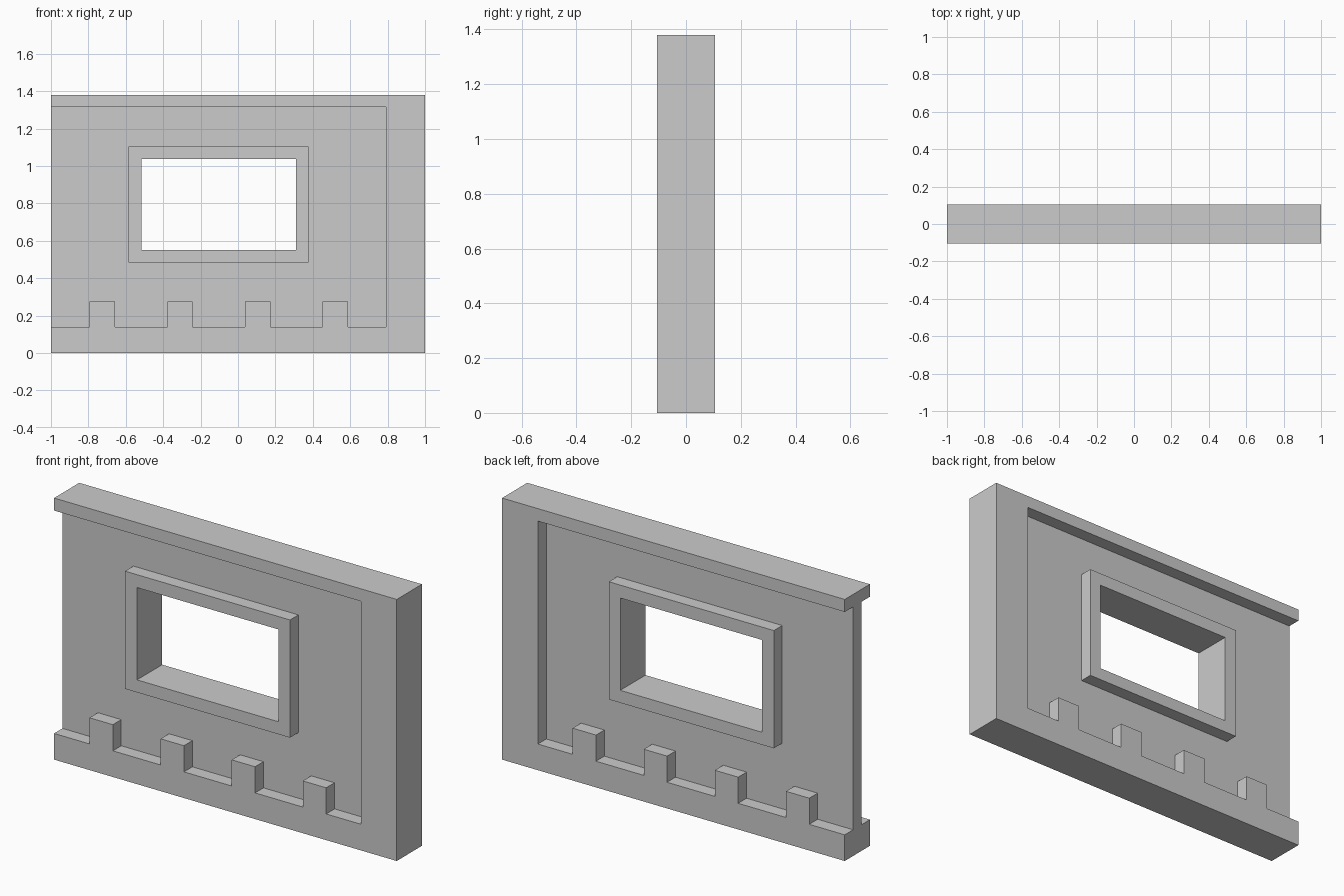
import bpy, bmesh

if "Cube" in bpy.data.objects:
    bpy.data.objects.remove(bpy.data.objects["Cube"])

DEPTH = 0.105      # half thickness of the border, blocks and window frame
PANEL = 0.035      # half thickness of the recessed panel
HEIGHT = 1.38


def prism(name, profile, y0, y1):
    """Extrude an (x, z) outline from y0 to y1."""
    bm = bmesh.new()
    face = bm.faces.new([bm.verts.new((x, y0, z)) for x, z in profile])
    ext = bmesh.ops.extrude_face_region(bm, geom=[face])
    verts = [v for v in ext["geom"] if isinstance(v, bmesh.types.BMVert)]
    bmesh.ops.translate(bm, verts=verts, vec=(0, y1 - y0, 0))
    bmesh.ops.recalc_face_normals(bm, faces=bm.faces)
    mesh = bpy.data.meshes.new(name)
    bm.to_mesh(mesh)
    bm.free()
    ob = bpy.data.objects.new(name, mesh)
    bpy.context.collection.objects.link(ob)
    return ob


def rect(x0, x1, z0, z1):
    return [(x0, z0), (x1, z0), (x1, z1), (x0, z1)]


def combine(target, tool, operation):
    """Apply a boolean and discard the tool object."""
    mod = target.modifiers.new(operation.lower(), "BOOLEAN")
    mod.operation = operation
    mod.solver = "EXACT"
    mod.object = tool
    tool.hide_render = True
    bpy.context.view_layer.objects.active = target
    bpy.ops.object.modifier_apply(modifier=mod.name)
    bpy.data.objects.remove(tool)


# Solid wall slab
wall = prism("window_wall", rect(-1, 1, 0, HEIGHT), -DEPTH, DEPTH)

# Recess outline: open at the left end, stepping over four blocks at the bottom
outline = [(0.791, 1.314), (-1.1, 1.314), (-1.1, 0.138)]
for i in range(4):
    x = -0.793 + i * 0.415
    outline += [(x, 0.138), (x, 0.276), (x + 0.136, 0.276), (x + 0.136, 0.138)]
outline.append((0.791, 0.138))

# Same recess on front and back
for side in (-1, 1):
    recess = prism("recess_cutter", outline, side * PANEL, side * (DEPTH + 0.1))
    combine(wall, recess, "DIFFERENCE")

# Raised window frame and its opening
frame = prism("window_frame", rect(-0.586, 0.377, 0.484, 1.105), -DEPTH, DEPTH)
combine(wall, frame, "UNION")
opening = prism("opening_cutter", rect(-0.516, 0.31, 0.55, 1.037), -0.3, 0.3)
combine(wall, opening, "DIFFERENCE")
